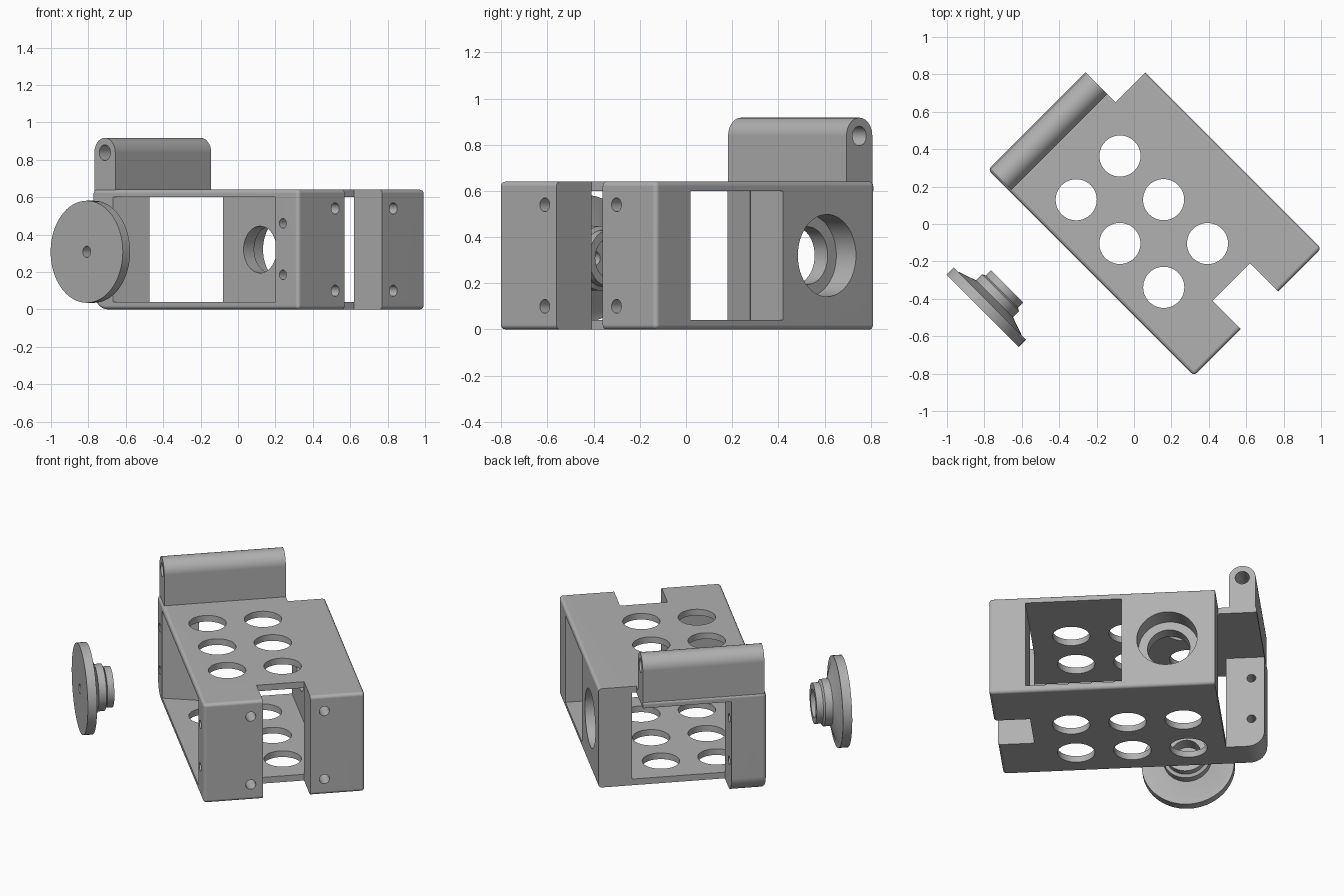
import bpy, bmesh, math
from mathutils import Matrix, Vector

if "Cube" in bpy.data.objects:
    bpy.data.objects.remove(bpy.data.objects["Cube"])

grey = bpy.data.materials.new("plain_grey")
grey.use_nodes = True
GREY = (0.44, 0.44, 0.44, 1)
grey.diffuse_color = GREY
grey.node_tree.nodes["Principled BSDF"].inputs["Base Color"].default_value = GREY


def make(name, bm):
    bmesh.ops.recalc_face_normals(bm, faces=bm.faces)
    mesh = bpy.data.meshes.new(name)
    bm.to_mesh(mesh)
    bm.free()
    mesh.materials.append(grey)
    ob = bpy.data.objects.new(name, mesh)
    bpy.context.scene.collection.objects.link(ob)
    return ob


def prism(name, points, direction, bevel=None):
    """Extrude a flat outline along a vector."""
    bm = bmesh.new()
    face = bm.faces.new([bm.verts.new(p) for p in points])
    out = bmesh.ops.extrude_face_region(bm, geom=[face], use_keep_orig=True)
    moved = [g for g in out["geom"] if isinstance(g, bmesh.types.BMVert)]
    bmesh.ops.translate(bm, verts=moved, vec=direction)
    return make(name, bm)


def box(name, lo, hi):
    pts = [(lo[0], lo[1], lo[2]), (hi[0], lo[1], lo[2]),
           (hi[0], hi[1], lo[2]), (lo[0], hi[1], lo[2])]
    return prism(name, pts, (0, 0, hi[2] - lo[2]))


def drill(center, axis, radius, depth):
    """Cylinder cutter, centred on a point, along an axis."""
    bm = bmesh.new()
    turn = Vector(axis).to_track_quat("Z", "Y").to_matrix().to_4x4()
    bmesh.ops.create_cone(bm, cap_ends=True, segments=48, radius1=radius, radius2=radius,
                          depth=depth, matrix=Matrix.Translation(center) @ turn)
    return make("cutter", bm)


def bake(ob):
    dg = bpy.context.evaluated_depsgraph_get()
    mesh = bpy.data.meshes.new_from_object(ob.evaluated_get(dg))
    ob.modifiers.clear()
    ob.data = mesh


def soften(ob, width, angle=60):
    mod = ob.modifiers.new("edge_round", "BEVEL")
    mod.width, mod.segments = width, 4
    mod.limit_method, mod.angle_limit = "ANGLE", math.radians(angle)
    bake(ob)


def cut(ob, cutters):
    for c in cutters:
        c.hide_render = True
        mod = ob.modifiers.new("cut", "BOOLEAN")
        mod.operation, mod.solver, mod.object = "DIFFERENCE", "EXACT", c
    bake(ob)
    for c in cutters:
        bpy.data.objects.remove(c)


def finish(ob):
    """Smooth shading, then turn the part to stand diagonally."""
    bpy.ops.object.select_all(action="DESELECT")
    ob.select_set(True)
    bpy.context.view_layer.objects.active = ob
    bpy.ops.object.shade_smooth_by_angle(angle=math.radians(32))
    mod = ob.modifiers.new("even_normals", "WEIGHTED_NORMAL")
    mod.keep_sharp = True
    ob.rotation_euler.z = math.radians(-45)


# Main sizes, in the housing's own axes
BACK, END, STEP = -0.757, 0.80, -0.53
SIDE, FAR = -0.346, 0.615
TOP, SKIN = 0.64, 0.04
X, Y, Z = (1, 0, 0), (0, 1, 0), (0, 0, 1)


def arc(cx, cz, r, a0, a1, n, y):
    angles = [math.radians(a0 + (a1 - a0) * i / n) for i in range(n + 1)]
    return [(cx + r * math.cos(a), y, cz + r * math.sin(a)) for a in angles]


# Housing block with one large rounded lower edge
outline = arc(BACK + 0.1, 0.1, 0.1, 180, 270, 10, SIDE)
outline += [(END, SIDE, 0), (END, SIDE, TOP), (BACK, SIDE, TOP)]
housing = prism("housing", outline, (0, FAR - SIDE, 0))
soften(housing, 0.02)

# Cavity leaves the two skins, the corner posts and the thick bored wall
plan = [(-0.618, -0.4), (0.635, -0.4), (0.587, 0.007), (0.65, 0.007), (0.65, 0.29),
        (0.587, 0.29), (0.587, 0.7), (0.02, 0.7), (0.02, 0.415), (-0.6, 0.415),
        (-0.6, -0.138), (STEP, -0.138)]
cavity = prism("cutter", [(x, y, SKIN) for x, y in plan], (0, 0, TOP - 2 * SKIN))
cutters = [
    cavity,
    box("cutter", (-1, -0.138, -0.1), (STEP, 0.7, TOP - SKIN)),   # open back
    box("cutter", (-1, 0.39, -0.1), (STEP, 0.7, 1)),              # back corner step
    box("cutter", (0.587, 0.007, -0.1), (1, 0.29, 1)),            # end notch
    drill((-0.248, 0.5, 0.32), Y, 0.125, 0.4),                    # bore
    drill((-0.248, FAR, 0.32), Y, 0.178, 0.24),                   # counterbore
]
# Round openings through both skins
cutters += [drill((x, y, 0.3), Z, 0.11, 1) for x in (-0.31, 0.02, 0.352) for y in (-0.127, 0.204)]
# Screw holes in the end posts and in the side posts
cutters += [drill((END, y, z), X, 0.03, 0.3) for y in (-0.065, 0.374) for z in (0.10, 0.54)]
cutters += [drill((0.685, SIDE, z), Y, 0.026, 0.3) for z in (0.185, 0.46)]
cutters += [drill((-0.68, SIDE, z), Y, 0.026, 0.8) for z in (0.185, 0.46)]
cut(housing, cutters)
finish(housing)

# Hinge lug with a full-round top and a pin hole
LUG_R, LUG_X, LUG_Z = 0.079, -0.672, 0.838
profile = arc(LUG_X, LUG_Z, LUG_R, 0, 180, 20, -0.335)
profile += [(LUG_X - LUG_R, -0.335, 0.61), (LUG_X + LUG_R, -0.335, 0.61)]
lug = prism("hinge_lug", profile, (0, 0.725, 0))
cut(lug, [drill((LUG_X, 0, LUG_Z), Y, 0.042, 2)])
finish(lug)

# Loose knob: flat disc, shallow cone, stepped hollow hub
rings = [(0.03, -0.90), (0.273, -0.90), (0.273, -0.845), (0.24, -0.845), (0.14, -0.81),
         (0.14, -0.765), (0.122, -0.755), (0.122, -0.715), (0.085, -0.715),
         (0.085, -0.80), (0.03, -0.80)]
bm = bmesh.new()
verts = [bm.verts.new((r, y, 0)) for r, y in rings]
edges = [bm.edges.new((verts[i - 1], verts[i])) for i in range(len(verts))]
bmesh.ops.spin(bm, geom=verts + edges, cent=(0, 0, 0), axis=Y, angle=math.tau,
               steps=64, use_duplicate=False)
bmesh.ops.remove_doubles(bm, verts=bm.verts, dist=0.0005)
bmesh.ops.translate(bm, verts=bm.verts, vec=(-0.244, 0, 0.308))
knob = make("knob", bm)
finish(knob)
for p in knob.data.polygons:
    p.material_index = 0
